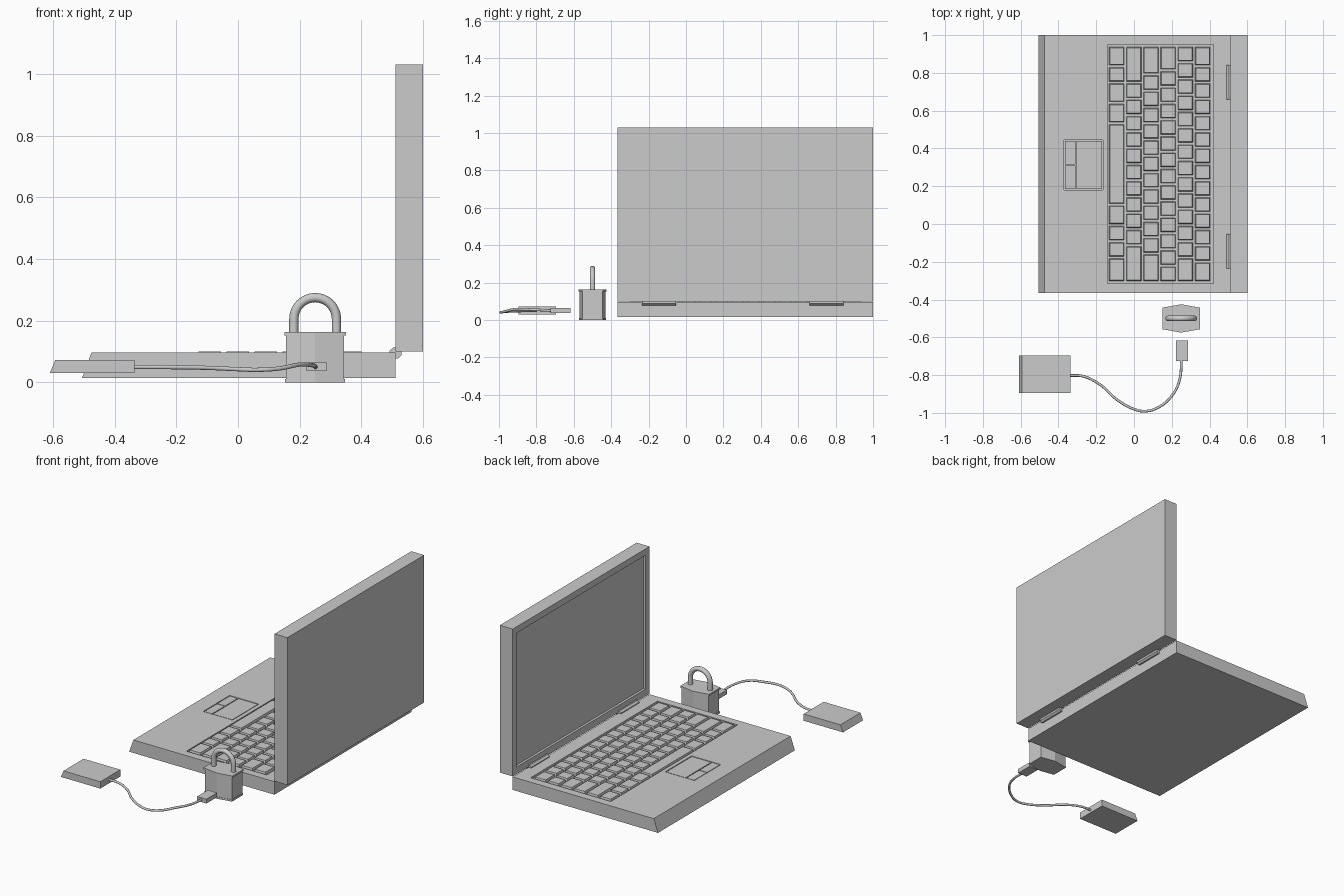
import bpy, bmesh, math
from mathutils import Vector

if "Cube" in bpy.data.objects:
    bpy.data.objects.remove(bpy.data.objects["Cube"])


def mesh_object(name, bm):
    bmesh.ops.recalc_face_normals(bm, faces=bm.faces[:])
    me = bpy.data.meshes.new(name)
    bm.to_mesh(me)
    bm.free()
    ob = bpy.data.objects.new(name, me)
    bpy.context.collection.objects.link(ob)
    return ob


def add_box(bm, x0, x1, y0, y1, z0, z1, taper=0.0):
    """Box whose top face may be drawn in by taper."""
    t = taper
    lo = [bm.verts.new((x, y, z0)) for x, y in ((x0, y0), (x1, y0), (x1, y1), (x0, y1))]
    hi = [bm.verts.new((x, y, z1)) for x, y in
          ((x0 + t, y0 + t), (x1 - t, y0 + t), (x1 - t, y1 - t), (x0 + t, y1 - t))]
    bm.faces.new(lo[::-1])
    bm.faces.new(hi)
    for i in range(4):
        j = (i + 1) % 4
        bm.faces.new((lo[i], lo[j], hi[j], hi[i]))


def box(name, *dims):
    bm = bmesh.new()
    add_box(bm, *dims)
    return mesh_object(name, bm)


def extrude(name, loop, direction):
    """Solid made by sweeping a closed loop along a direction."""
    d = Vector(direction)
    bm = bmesh.new()
    a = [bm.verts.new(p) for p in loop]
    b = [bm.verts.new(Vector(p) + d) for p in loop]
    bm.faces.new(a)
    bm.faces.new(b[::-1])
    for i in range(len(a)):
        j = (i + 1) % len(a)
        bm.faces.new((a[i], a[j], b[j], b[i]))
    return mesh_object(name, bm)


def cut(ob, *dims):
    """Cut a box-shaped pocket out of an object."""
    cutter = box("cutter", *dims)
    cutter.hide_render = True
    mod = ob.modifiers.new("pocket", 'BOOLEAN')
    mod.operation, mod.solver, mod.object = 'DIFFERENCE', 'EXACT', cutter
    bpy.context.view_layer.objects.active = ob
    bpy.ops.object.modifier_apply(modifier=mod.name)
    bpy.data.objects.remove(cutter)


def tube(name, points, radius, handles='AUTO', res=8):
    cu = bpy.data.curves.new(name, 'CURVE')
    cu.dimensions = '3D'
    cu.bevel_depth, cu.bevel_resolution, cu.resolution_u = radius, 3, res
    cu.use_fill_caps = True
    if handles == 'POLY':
        sp = cu.splines.new('POLY')
        sp.points.add(len(points) - 1)
        for p, co in zip(sp.points, points):
            p.co = (*co, 1)
    else:
        sp = cu.splines.new('BEZIER')
        sp.bezier_points.add(len(points) - 1)
        for p, co in zip(sp.bezier_points, points):
            p.co = co
            p.handle_left_type = p.handle_right_type = 'AUTO'
    sp.use_smooth = True
    ob = bpy.data.objects.new(name, cu)
    bpy.context.collection.objects.link(ob)


Y0, Y1 = -0.365, 1.0
TOP = 0.097

# Laptop base with sloped front edge, keyboard well and touchpad well
base = extrude("laptop_base", [(-0.505, Y0, 0.015), (0.51, Y0, 0.015),
                               (0.51, Y0, TOP), (-0.475, Y0, TOP)], (0, Y1 - Y0, 0))
cut(base, -0.14, 0.42, -0.315, 0.95, 0.085, 0.15)
cut(base, -0.37, -0.165, 0.18, 0.445, 0.088, 0.15)

# Keys, row by row from the front edge (widths in key units, from left hand side)
rows = [[1.25, 1, 1.25, 1.25, 5, 1.25, 1, 1, 1.5],
        [2.25] + [1] * 10 + [2.25],
        [1.75] + [1] * 11 + [1.75],
        [1.5] + [1] * 12 + [1],
        [1] * 13 + [1.5],
        [1.25] + [1] * 12 + [1.25]]
keys = bmesh.new()
for r, widths in enumerate(rows):
    unit = 1.25 / sum(widths)
    y = 0.943
    x = -0.132 + 0.091 * r
    for w in widths:
        add_box(keys, x, x + 0.08, y - w * unit + 0.006, y - 0.006, 0.084, 0.101, 0.004)
        y -= w * unit
mesh_object("keys", keys)

# Touchpad and its two buttons
box("touchpad", -0.305, -0.17, 0.185, 0.44, 0.085, 0.096)
for side, a in (("right", 0.185), ("left", 0.315)):
    box("touchpad_button_" + side, -0.365, -0.311, a, a + 0.125, 0.085, 0.096)

# Screen lid with recessed display
lid = box("screen_lid", 0.51, 0.60, Y0, Y1, 0.10, 1.03)
cut(lid, 0.45, 0.525, -0.325, 0.96, 0.145, 0.99)

# Two hinge barrels
for i, y in enumerate((-0.235, 0.66)):
    loop = [(0.51 + 0.021 * math.cos(k * math.pi / 4 + 0.39), y,
             0.095 + 0.019 * math.sin(k * math.pi / 4 + 0.39)) for k in range(8)]
    extrude("hinge_%d" % (i + 1), loop, (0, 0.182, 0))

# Padlock: hexagonal body with slightly wider plates at top and bottom
hexagon = [(-0.1, -0.057), (0, -0.075), (0.1, -0.057), (0.1, 0.057), (0, 0.075), (-0.1, 0.057)]
for name, s, z0, z1 in (("padlock_bottom_plate", 0.97, 0.0, 0.012),
                        ("padlock_body", 0.94, 0.012, 0.152),
                        ("padlock_top_plate", 1.0, 0.152, 0.163)):
    extrude(name, [(0.25 + x * s, -0.5 + y * s, z0) for x, y in hexagon], (0, 0, z1 - z0))

arch = [(0.25 - 0.069 * math.cos(math.pi * k / 16), -0.5,
         0.206 + 0.069 * math.sin(math.pi * k / 16)) for k in range(17)]
tube("padlock_shackle", [(0.181, -0.5, 0.155)] + arch + [(0.319, -0.5, 0.155)], 0.015, 'POLY')

# Card-shaped box with sloped end, cable and plug
extrude("cable_box", [(-0.61, -0.895, 0.03), (-0.335, -0.895, 0.03),
                      (-0.335, -0.895, 0.073), (-0.592, -0.895, 0.073)], (0, 0.2, 0))
tube("cable", [(-0.345, -0.802, 0.05), (-0.27, -0.806, 0.05), (-0.18, -0.85, 0.049),
               (-0.09, -0.93, 0.047), (0.0, -0.98, 0.043), (0.06, -0.991, 0.041),
               (0.13, -0.97, 0.045), (0.2, -0.91, 0.058), (0.24, -0.83, 0.056),
               (0.252, -0.71, 0.05)], 0.007)
box("plug", 0.222, 0.287, -0.725, -0.618, 0.037, 0.064)
